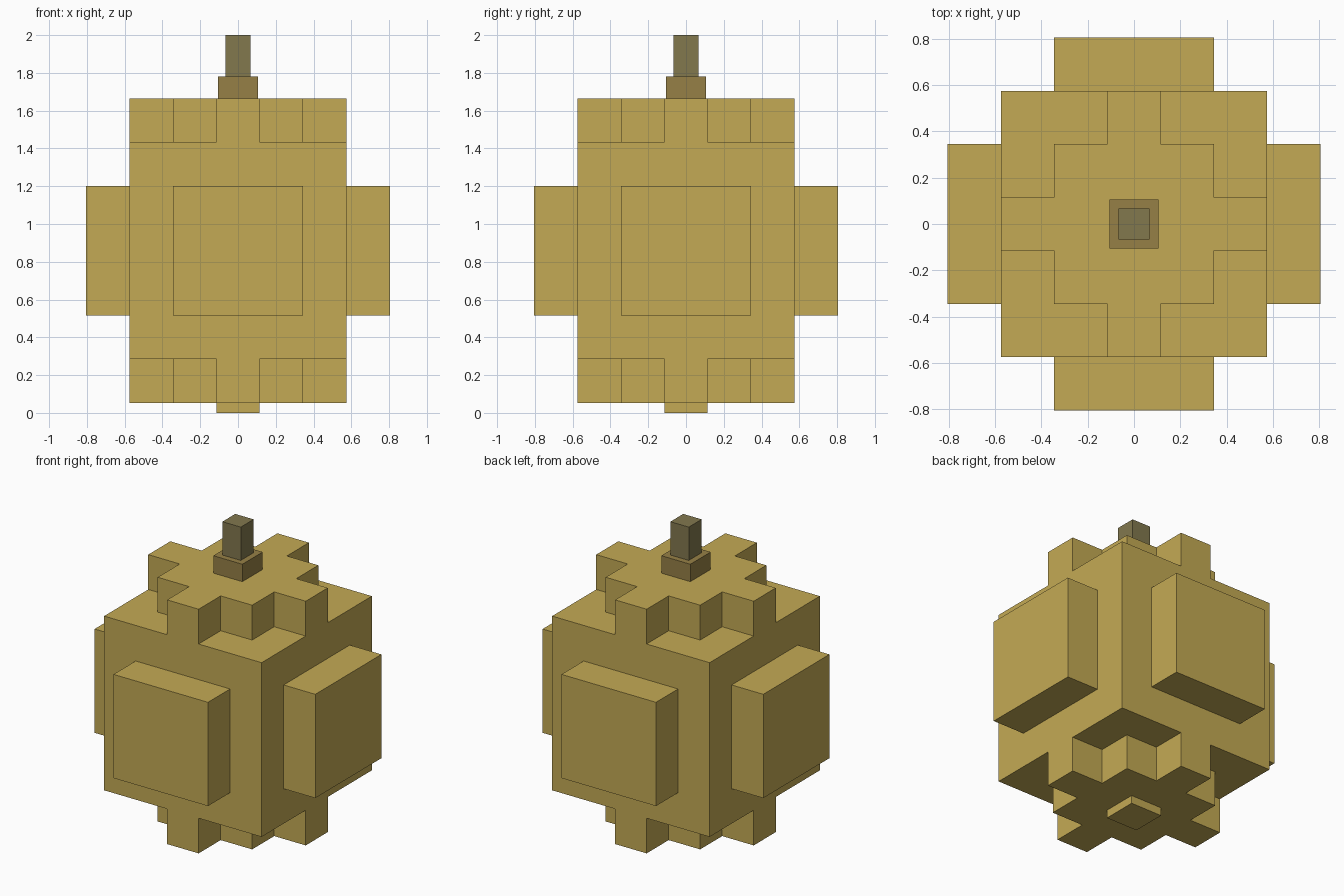
import bpy, bmesh, math
from mathutils import Matrix, Vector

if "Cube" in bpy.data.objects:
    bpy.data.objects.remove(bpy.data.objects["Cube"])


def material(name, rgb):
    m = bpy.data.materials.new(name)
    m.diffuse_color = (*rgb, 1)
    m.use_nodes = True
    m.node_tree.nodes["Principled BSDF"].inputs["Base Color"].default_value = m.diffuse_color
    return m


GOLD = material("gold", (0.552, 0.402, 0.089))
BRONZE = material("bronze", (0.305, 0.216, 0.061))
OLIVE = material("olive_grey", (0.223, 0.188, 0.076))


def prism(name, outline, z0, z1, mat):
    """Extrude a flat outline from z0 up to z1."""
    bm = bmesh.new()
    face = bm.faces.new([bm.verts.new((x, y, z0)) for x, y in outline])
    ext = bmesh.ops.extrude_face_region(bm, geom=[face], use_keep_orig=True)
    top = [v for v in ext["geom"] if isinstance(v, bmesh.types.BMVert)]
    bmesh.ops.translate(bm, verts=top, vec=(0, 0, z1 - z0))
    bmesh.ops.recalc_face_normals(bm, faces=bm.faces)
    mesh = bpy.data.meshes.new(name)
    bm.to_mesh(mesh)
    bm.free()
    mesh.materials.append(mat)
    obj = bpy.data.objects.new(name, mesh)
    bpy.context.collection.objects.link(obj)
    return obj


def rect(x0, x1, y0, y1):
    return [(x0, y0), (x1, y0), (x1, y1), (x0, y1)]


def square(h):
    return rect(-h, h, -h, h)


def quarter_turns(points):
    """Repeat one quarter of an outline around the z axis."""
    return [(Matrix.Rotation(k * math.pi / 2, 2) @ Vector(p))[:]
            for k in range(4) for p in points]


A, B, C, D = 0.115, 0.345, 0.575, 0.806   # stepped block grid

# Main body
prism("body", square(C), 0.285, 1.435, GOLD)

# Stepped caps above and below the body
cap = quarter_turns([(C, -A), (C, A), (B, A), (B, B), (A, B)])
prism("top_cap", cap, 1.435, 1.665, GOLD)
prism("bottom_cap", cap, 0.053, 0.285, GOLD)
prism("foot", square(A), 0.0, 0.053, GOLD)

# Raised panels on the four sides
for k, side in enumerate(("right", "back", "left", "front")):
    panel = prism(side + "_panel", rect(C, D, -B, B), 0.515, 1.2, GOLD)
    panel.data.transform(Matrix.Rotation(k * math.pi / 2, 4, 'Z'))

# Stem on top
prism("stem_base", square(0.106), 1.665, 1.78, BRONZE)
prism("stem", square(0.067), 1.78, 2.0, OLIVE)
